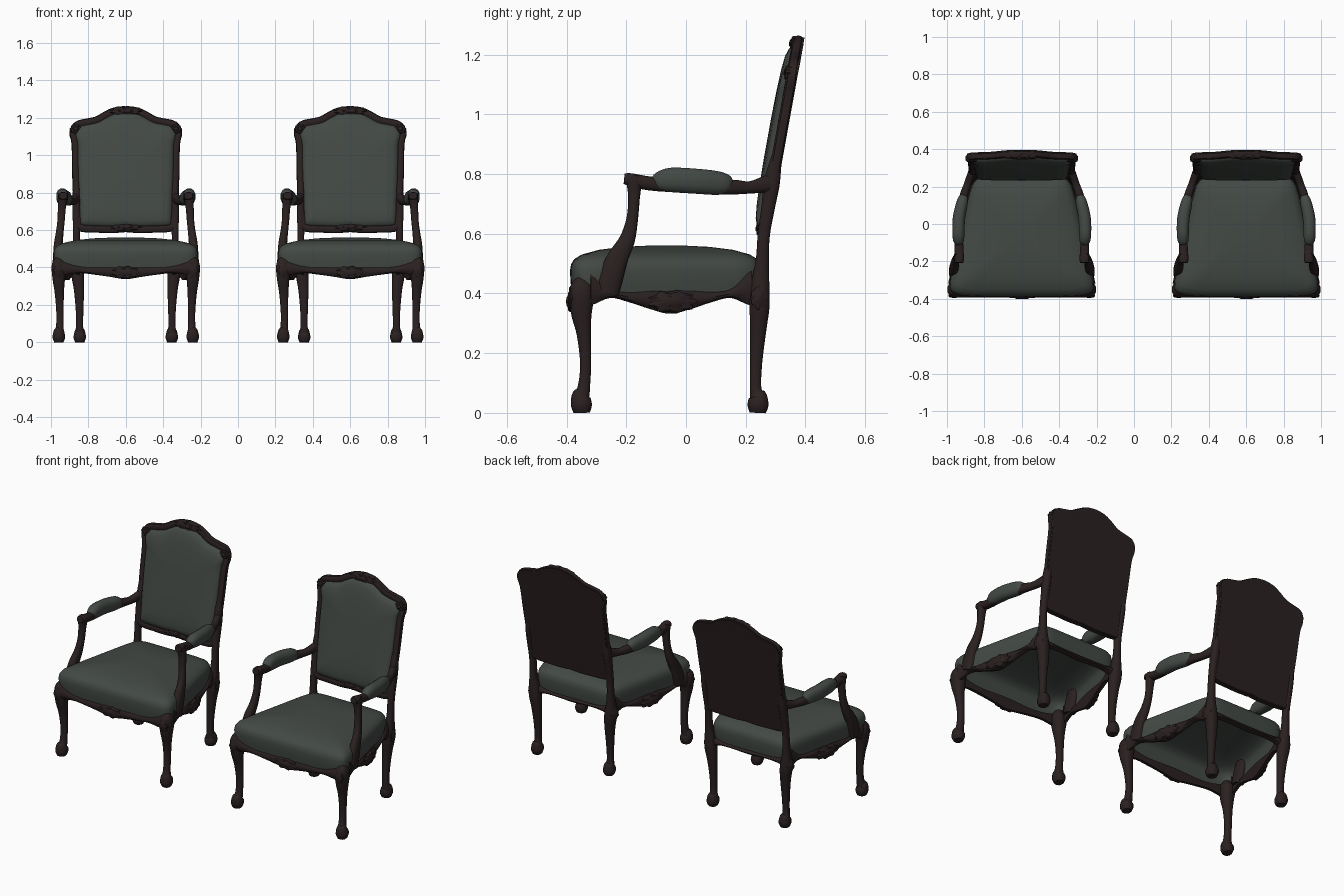
import bpy, bmesh, math
from mathutils import Vector as V

if "Cube" in bpy.data.objects:
    bpy.data.objects.remove(bpy.data.objects["Cube"])


def material(name, rgb):
    m = bpy.data.materials.new(name)
    m.diffuse_color = (*rgb, 1)
    m.use_nodes = True
    m.node_tree.nodes["Principled BSDF"].inputs["Base Color"].default_value = m.diffuse_color
    return m


WOOD = material("dark wood", (0.0235, 0.0145, 0.0145))
FABRIC = material("green grey fabric", (0.056, 0.067, 0.059))


def loft(name, rings, mat, mirror=False, angle=40, open_start=False):
    """Skin closed rings, cap the ends, and place one copy per chair."""
    bm = bmesh.new()
    rows = [[bm.verts.new(p) for p in r] for r in rings]
    n = len(rows[0])
    for a, b in zip(rows, rows[1:]):
        for i in range(n):
            j = (i + 1) % n
            bm.faces.new((a[i], a[j], b[j], b[i]))
    if not open_start:
        bm.faces.new(rows[0])
    bm.faces.new(rows[-1][::-1])
    bmesh.ops.recalc_face_normals(bm, faces=bm.faces)
    me = bpy.data.meshes.new(name)
    bm.to_mesh(me)
    bm.free()
    me.materials.append(mat)
    for side, x in (("left", -0.6), ("right", 0.6)):
        ob = bpy.data.objects.new(f"{side}_chair_{name}", me)
        ob.location.x = x
        bpy.context.collection.objects.link(ob)
        if mirror:
            ob.modifiers.new("Mirror", "MIRROR").use_mirror_merge = False
        if side == "left":
            bpy.ops.object.select_all(action='DESELECT')
            ob.select_set(True)
            bpy.context.view_layer.objects.active = ob
            bpy.ops.object.shade_smooth_by_angle(angle=math.radians(angle))


def spline(pts, k=4):
    """Catmull-Rom through tuples of any length."""
    out = []
    for i in range(len(pts) - 1):
        p0, p1, p2 = pts[max(i - 1, 0)], pts[i], pts[i + 1]
        p3 = pts[min(i + 2, len(pts) - 1)]
        for s in range(k):
            t = s / k
            out.append(tuple(
                0.5 * (2 * b + (c - a) * t + (2 * a - 5 * b + 4 * c - d) * t * t
                       + (3 * b - a - 3 * c + d) * t ** 3)
                for a, b, c, d in zip(p0, p1, p2, p3)))
    return out + [tuple(pts[-1])]


def tube(name, pts, mat, ref=(1, 0, 0), mirror=True, k=4, n=12, power=0.8):
    """Sweep a rounded section along points (x, y, z, radius_ref, radius_other)."""
    pts = spline(pts, k)
    rings = []
    for i, p in enumerate(pts):
        t = (V(pts[min(i + 1, len(pts) - 1)][:3]) - V(pts[max(i - 1, 0)][:3])).normalized()
        u = V(ref)
        u = (u - u.dot(t) * t).normalized()
        w = t.cross(u)
        ring = []
        for j in range(n):
            a = 2 * math.pi * (j + 0.5) / n
            c, s = math.cos(a), math.sin(a)
            ring.append(V(p[:3]) + u * p[3] * math.copysign(abs(c) ** power, c)
                        + w * p[4] * math.copysign(abs(s) ** power, s))
        rings.append(ring)
    loft(name, rings, mat, mirror)


def shell(name, centre, normal, sx, sz, depth, mirror=False, lobes=9):
    """Scalloped carved rosette facing along normal."""
    nrm = V(normal).normalized()
    u = V((0, 0, 1)).cross(nrm).normalized()
    w = nrm.cross(u)
    rings = []
    for s, d in ((1, -0.6), (1, 0.1), (0.82, 0.65), (0.5, 0.7), (0.38, 1), (0.12, 1.1)):
        ring = []
        for j in range(lobes * 4):
            a = 2 * math.pi * j / (lobes * 4)
            r = s * (1 + 0.1 * math.cos(lobes * a))
            ring.append(V(centre) + u * sx * r * math.cos(a) + w * sz * r * math.sin(a)
                        + nrm * depth * d)
        rings.append(ring)
    loft(name, rings, WOOD, mirror)


def apron(name, p0, p1, normal, bottoms, tops, mirror=False):
    """Scalloped, bowed rail under the seat; profiles mirror about the middle."""
    zs = spline(list(zip(bottoms, tops)) + list(zip(bottoms, tops))[-2::-1])
    nrm = V(normal).normalized()
    rings = []
    for i, (b, t) in enumerate(zs):
        base = V((*p0, 0)).lerp(V((*p1, 0)), i / (len(zs) - 1))
        h = t - b
        rings.append([base + nrm * d + V((0, 0, z)) for d, z in (
            (-0.02, t), (-0.02, b), (-0.004, b), (0.007, b + 0.2 * h),
            (0.01, b + 0.5 * h), (0.005, b + 0.8 * h), (-0.004, t))])
    loft(name, rings, WOOD, mirror)


# Seat cushion: tapered rounded outline, domed top, open shell underneath
def seat_ring(s, z):
    ring = []
    for j in range(72):
        a = 2 * math.pi * (j + 0.5) / 72
        c, d = math.cos(a), math.sin(a)
        x = math.copysign(abs(c) ** 0.2, c)
        y = math.copysign(abs(d) ** 0.2, d)
        half = 0.332 - 0.071 * y
        yy = -0.065 + 0.318 * y - (0.008 * (1 - x * x) if y < 0 else 0)
        ring.append(V((half * x * s, -0.065 + (yy + 0.065) * s, z)))
    return ring


loft("seat", [seat_ring(s, z) for s, z in (
    (0.98, 0.40), (0.993, 0.435), (1, 0.475), (0.988, 0.498), (0.955, 0.515),
    (0.88, 0.53), (0.7, 0.546), (0.45, 0.556), (0.2, 0.56))], FABRIC, open_start=True)

# Aprons under the seat
apron("front_apron", (-0.34, -0.382), (0.34, -0.382), (0, -1, 0),
      (0.36, 0.37, 0.362, 0.35, 0.338), (0.43, 0.41, 0.402, 0.405, 0.408))
apron("side_apron", (0.384, -0.32), (0.267, 0.22), (0.98, 0.2, 0),
      (0.36, 0.385, 0.37, 0.348, 0.332), (0.475, 0.415, 0.405, 0.41, 0.412), True)
apron("rear_apron", (-0.25, 0.25), (0.25, 0.25), (0, 1, 0),
      (0.37, 0.385, 0.385, 0.38), (0.42, 0.408, 0.405, 0.405))
shell("front_shell", (0, -0.387, 0.373), (0, -1, 0), 0.075, 0.033, 0.013)
shell("side_shell", (0.334, -0.045, 0.372), (0.98, 0.2, 0), 0.08, 0.036, 0.013, True)

# Cabriole legs
tube("front_leg", [
    (.358, -.349, 0, .025, .028), (.358, -.35, .025, .034, .036), (.357, -.352, .055, .03, .032),
    (.353, -.343, .08, .021, .022), (.352, -.336, .16, .02, .019), (.355, -.342, .26, .025, .024),
    (.358, -.35, .33, .033, .035), (.358, -.35, .38, .039, .042), (.358, -.35, .42, .037, .039),
    (.356, -.345, .45, .02, .02)], WOOD)
tube("back_leg", [
    (.246, .24, 0, .025, .028), (.246, .241, .025, .034, .036), (.246, .241, .055, .029, .031),
    (.247, .233, .08, .02, .02), (.247, .235, .17, .021, .021), (.25, .242, .28, .028, .028),
    (.256, .246, .35, .034, .034), (.26, .247, .40, .032, .034), (.263, .251, .46, .023, .028),
    (.264, .256, .52, .019, .022), (.264, .261, .60, .019, .021), (.264, .277, .70, .021, .024),
    (.264, .287, .77, .021, .028), (.264, .304, .86, .018, .018)], WOOD)
shell("knee_carving", (.36, -.386, .385), (0, -1, 0), 0.028, 0.038, 0.009, True, 7)
shell("rear_knee_carving", (.288, .246, .385), (1, 0.2, 0), 0.028, 0.038, 0.008, True, 7)


# Backrest: leaning outline shared by panel, frame and cushion
def back_y(z):
    return 0.278 + 0.181 * (z - 0.6)


half = spline([(0, 1.243), (.06, 1.235), (.11, 1.212), (.155, 1.187), (.21, 1.175),
               (.258, 1.162), (.281, 1.122), (.269, 1.06), (.266, .9), (.26, .75),
               (.254, .64), (.238, .612), (.15, .607), (.07, .605), (0, .61)], 3)
outline = half + [(-x, z) for x, z in half[-2:0:-1]]


def back_ring(s, d):
    pts = [(x * s, 0.92 + (z - 0.92) * s) for x, z in outline]
    return [V((x, back_y(z) - d, z)) for x, z in pts]


loft("back_panel", [back_ring(1.045, 0), back_ring(1.045, 0.022)], WOOD)
tube("back_frame", [(x, back_y(z) - 0.019, z, .019, .021) for x, z in half],
     WOOD, ref=(0, 1, 0), k=1, n=10)
loft("back_cushion", [back_ring(s, d) for s, d in (
    (.96, .015), (.955, .034), (.925, .046), (.85, .054), (.7, .059), (.45, .062), (.2, .063))],
     FABRIC)
for nm, x, z, sx, sz, mir in (("crest_carving", 0, 1.237, .09, .024, False),
                              ("lower_rail_carving", 0, .618, .085, .024, False),
                              ("corner_carving", .268, 1.14, .03, .026, True)):
    shell(nm, (x, back_y(z) - 0.034, z), (0, -1, 0.18), sx, sz, 0.013, mir)

# Arms: curved support running into the armrest, then the padded top
tube("arm_support", [
    (.362, -.265, .40, .026, .04), (.363, -.25, .46, .026, .042), (.361, -.228, .52, .024, .036),
    (.354, -.197, .58, .021, .027), (.346, -.18, .65, .02, .02), (.342, -.174, .72, .022, .02),
    (.338, -.174, .77, .026, .026), (.336, -.178, .79, .026, .024)], WOOD)
tube("armrest", [
    (.335, -.207, .784, .022, .018), (.335, -.185, .781, .027, .022), (.336, -.12, .768, .024, .024),
    (.336, 0, .758, .024, .022), (.322, .1, .754, .023, .023), (.308, .16, .756, .022, .025),
    (.289, .215, .755, .02, .021), (.268, .275, .768, .02, .03)], WOOD)
tube("arm_pad", [
    (.335, -.106, .772, .018, .02), (.337, -.09, .776, .029, .032), (.339, -.05, .78, .033, .042),
    (.336, .03, .776, .034, .043), (.322, .1, .77, .032, .041), (.314, .135, .766, .027, .033),
    (.31, .15, .763, .018, .02)], FABRIC)
